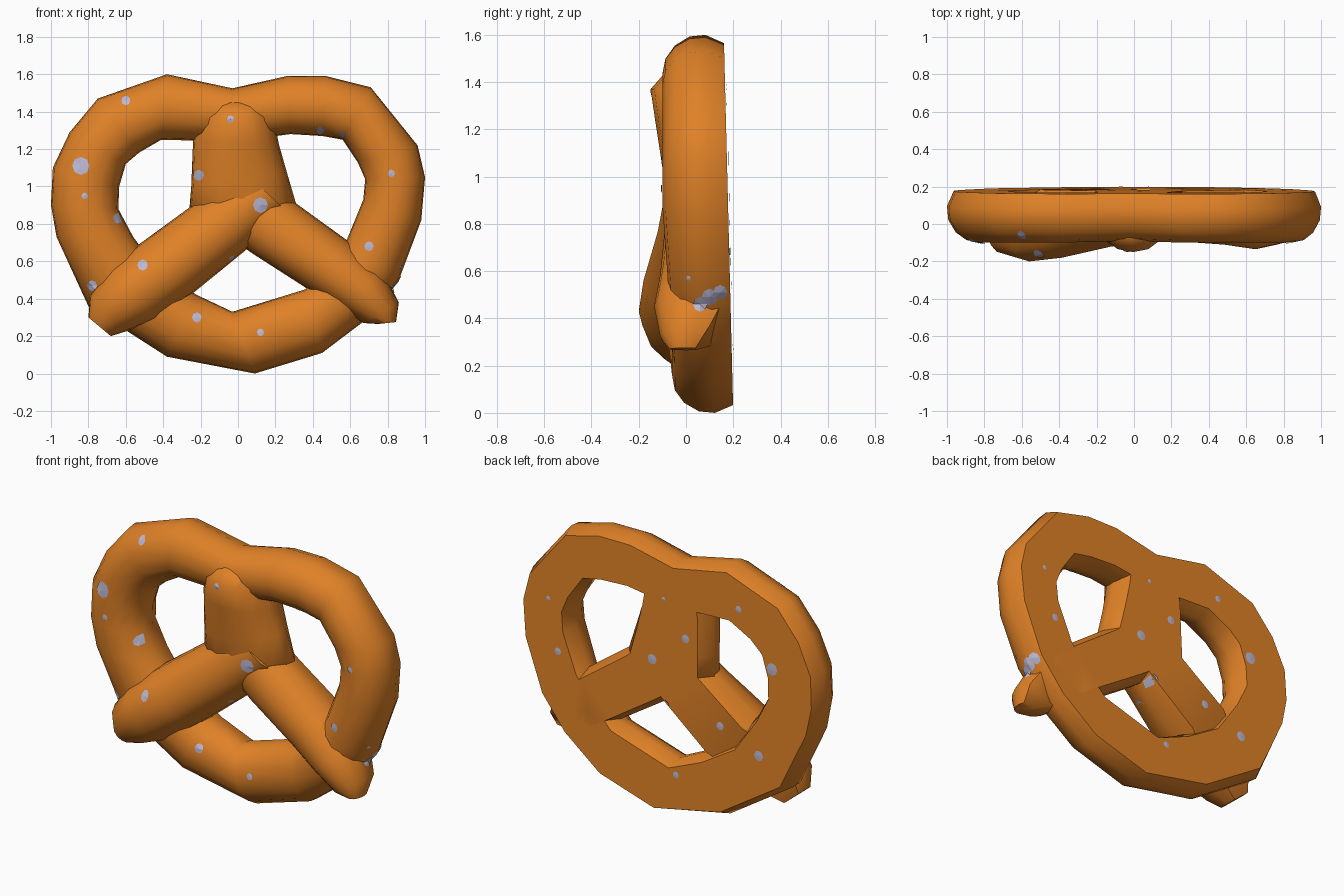
import bpy, bmesh, math
from mathutils import Vector
from mathutils.bvhtree import BVHTree


def material(name, rgb):
    m = bpy.data.materials.new(name)
    m.diffuse_color = (*rgb, 1)
    return m


CRUST = material("baked crust", (0.74, 0.22, 0.02))
SALT = material("salt", (0.50, 0.48, 0.66))

# cross-section: across (-1..1), depth (0 front .. 1 flat back)
HALF = [(0.42, 0.05), (0.74, 0.2), (0.96, 0.44), (1, 0.7), (0.8, 1)]
SECTION = [(0, 0)] + HALF + [(-u, t) for u, t in reversed(HALF)]


def make_object(name, bm, mat):
    me = bpy.data.meshes.new(name)
    bm.to_mesh(me)
    bm.free()
    me.materials.append(mat)
    ob = bpy.data.objects.new(name, me)
    bpy.context.collection.objects.link(ob)
    return ob


def dough(name, stations, closed=False):
    """Loft between pairs of edge points: (x1, z1, x2, z2, front y[, back y])."""
    bm = bmesh.new()
    rings = []
    for s in stations:
        x1, z1, x2, z2, yf = s[:5]
        ring = []
        for u, t in SECTION:
            a, b = (1 + u) / 2, (1 - u) / 2
            x, z = x1 * a + x2 * b, z1 * a + z2 * b
            yb = s[5] if len(s) > 5 else 0.2 - 0.025 * z
            ring.append(bm.verts.new((x, yf + (yb - yf) * t, z)))
        rings.append(ring)
    n, k = len(rings), len(SECTION)
    for i in range(n if closed else n - 1):
        r, q = rings[i], rings[(i + 1) % n]
        for j in range(k):
            bm.faces.new((r[j], r[(j + 1) % k], q[(j + 1) % k], q[j]))
    if not closed:
        bm.faces.new(rings[0])
        bm.faces.new(rings[-1])
    bmesh.ops.recalc_face_normals(bm, faces=bm.faces[:])
    ob = make_object(name, bm, CRUST)
    bpy.ops.object.select_all(action='DESELECT')
    ob.select_set(True)
    bpy.context.view_layer.objects.active = ob
    bpy.ops.object.shade_smooth_by_angle(angle=math.radians(50))
    return ob


# outer loop: outer edge, inner edge, front depth
loop = dough("outer_loop", [
    (-0.03, 1.525, -0.02, 1.24, -0.09),
    (-0.38, 1.60, -0.41, 1.25, -0.10),
    (-0.75, 1.47, -0.53, 1.18, -0.10),
    (-0.90, 1.29, -0.60, 1.12, -0.10),
    (-0.99, 1.10, -0.635, 1.00, -0.10),
    (-1.00, 0.90, -0.64, 0.88, -0.10),
    (-0.97, 0.73, -0.56, 0.73, -0.10),
    (-0.80, 0.36, -0.42, 0.54, -0.09),
    (-0.38, 0.09, -0.22, 0.42, -0.07),
    (0.09, 0.00, -0.03, 0.33, -0.06),
    (0.45, 0.11, 0.36, 0.45, -0.06),
    (0.70, 0.30, 0.48, 0.58, -0.07),
    (0.86, 0.50, 0.58, 0.71, -0.08),
    (0.98, 0.82, 0.67, 0.93, -0.10),
    (1.00, 1.05, 0.68, 1.04, -0.10),
    (0.96, 1.22, 0.64, 1.13, -0.10),
    (0.71, 1.53, 0.56, 1.25, -0.10),
    (0.47, 1.59, 0.45, 1.27, -0.10),
    (0.26, 1.59, 0.28, 1.28, -0.10),
], closed=True)

# twisted middle
stem = dough("centre_twist", [
    (-0.18, 1.45, 0.16, 1.45, -0.08),
    (-0.20, 1.37, 0.19, 1.37, -0.15),
    (-0.24, 1.25, 0.22, 1.22, -0.13),
    (-0.25, 1.00, 0.26, 1.08, -0.10),
    (-0.26, 0.88, 0.31, 0.91, -0.08),
    (-0.08, 0.73, 0.16, 0.72, -0.04),
])

# crossed ends laid over the loop
left = dough("left_arm", [
    (0.02, 1.09, 0.27, 0.86, -0.08),
    (-0.27, 0.88, 0.03, 0.65, -0.12),
    (-0.53, 0.69, -0.24, 0.43, -0.18),
    (-0.68, 0.57, -0.44, 0.29, -0.20, 0.10),
    (-0.79, 0.42, -0.60, 0.225, -0.16, 0.08),
    (-0.80, 0.30, -0.68, 0.20, -0.10, 0.05),
])
right = dough("right_arm", [
    (0.20, 1.00, -0.08, 0.75, -0.06),
    (0.31, 0.91, 0.08, 0.64, -0.09),
    (0.60, 0.70, 0.36, 0.46, -0.11),
    (0.77, 0.55, 0.53, 0.355, -0.135),
    (0.86, 0.38, 0.67, 0.27, -0.11, 0.10),
    (0.845, 0.275, 0.75, 0.265, -0.07, 0.04),
])

# salt grains: thin patches draped onto the crust
verts, polys = [], []
for ob in (loop, stem, left, right):
    base = len(verts)
    verts += [v.co.copy() for v in ob.data.vertices]
    polys += [[base + i for i in p.vertices] for p in ob.data.polygons]
tree = BVHTree.FromPolygons(verts, polys)


def salt(name, spots, place, direction):
    bm = bmesh.new()
    d = Vector(direction)
    for a, z, r in spots:
        hit = tree.ray_cast(place(a, z), d)
        if hit[0] is None:
            continue
        centre = hit[0]
        rim = []
        for i in range(8):
            ang = i * math.pi / 4
            p = tree.ray_cast(place(a + r * math.cos(ang), z + r * 1.05 * math.sin(ang)), d)
            if p[0] is not None and (p[0] - centre).length < 2.5 * r:
                rim.append(bm.verts.new(p[0] - d * 0.005))
        if len(rim) < 3:
            continue
        c = bm.verts.new(centre - d * 0.007)
        for i in range(len(rim)):
            f = bm.faces.new((c, rim[i], rim[(i + 1) % len(rim)]))
            f.normal_update()
            if f.normal.dot(d) > 0:
                f.normal_flip()
    make_object(name, bm, SALT)


salt("front_salt", [
    (-.6, 1.46, .024), (-.84, 1.11, .046), (-.82, .95, .017), (-.64, .83, .028),
    (-.78, .47, .027), (-.51, .58, .028), (-.04, 1.36, .019), (-.21, 1.06, .028),
    (.12, .9, .04), (-.22, .3, .026), (.12, .22, .019), (.7, .68, .025),
    (.82, 1.07, .019), (.44, 1.3, .02), (-.03, .61, .018), (.56, 1.28, .015),
], lambda a, z: Vector((a, -2, z)), (0, 1, 0))
salt("back_salt", [
    (.10, .92, .03), (.01, .67, .028), (-.12, 1.1, .025), (-.47, 1.37, .02),
    (-.70, 1.07, .036), (-.36, .64, .024), (-.62, .53, .03), (.73, .8, .022),
    (-.07, .27, .02), (.03, 1.3, .012), (.8, 1.1, .014),
], lambda a, z: Vector((a, 2, z)), (0, -1, 0))
salt("side_salt", [
    (.06, .46, .03), (.10, .49, .034), (.145, .51, .03), (.01, .57, .01),
], lambda a, z: Vector((2, a, z)), (-1, 0, 0))
